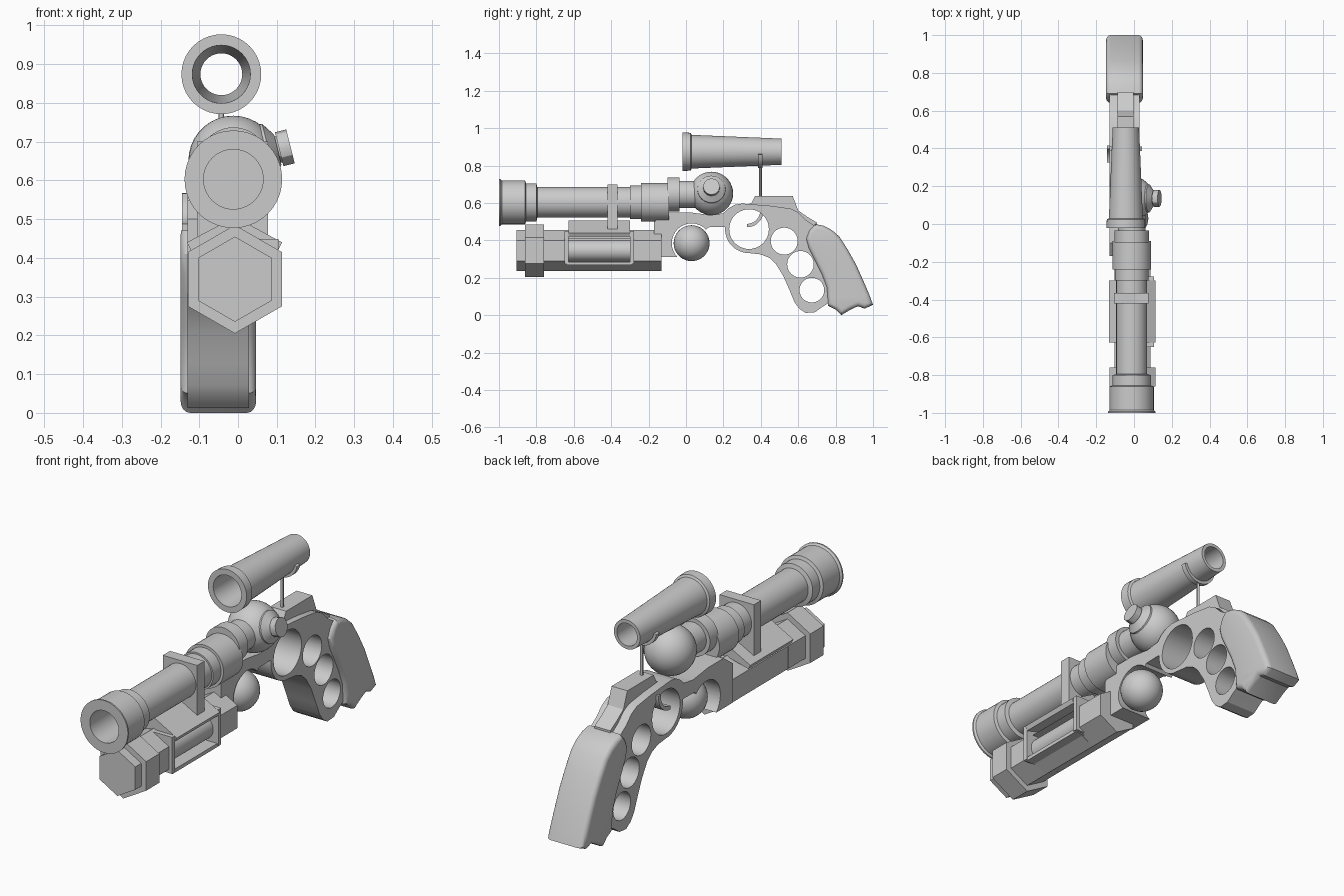
import bpy, bmesh
from math import sin, cos, pi, radians
from mathutils import Vector, Matrix

if "Cube" in bpy.data.objects:
    bpy.data.objects.remove(bpy.data.objects["Cube"])

BX = -0.012      # barrel axis x
HX, HZ = -0.008, 0.345   # hexagonal under-barrel axis
FX = -0.05       # frame centre x


def finish(name, me, angle=30):
    ob = bpy.data.objects.new(name, me)
    bpy.context.collection.objects.link(ob)
    bpy.ops.object.select_all(action='DESELECT')
    ob.select_set(True)
    bpy.context.view_layer.objects.active = ob
    bpy.ops.object.shade_smooth_by_angle(angle=radians(angle))
    return ob


def lathe(name, origin, rings, axis=(0, 1, 0), segs=40, tube=False):
    """Revolve (position along axis, radius) rings; tube closes the loop."""
    bm = bmesh.new()
    loops = [[bm.verts.new((r * cos(pi / 2 + 2 * pi * i / segs),
                            r * sin(pi / 2 + 2 * pi * i / segs), h))
              for i in range(segs)] for h, r in rings]
    pairs = list(zip(loops, loops[1:]))
    if tube:
        pairs.append((loops[-1], loops[0]))
    else:
        bm.faces.new(loops[0])
        bm.faces.new(loops[-1])
    for a, b in pairs:
        for i in range(segs):
            j = (i + 1) % segs
            bm.faces.new((a[i], a[j], b[j], b[i]))
    bmesh.ops.recalc_face_normals(bm, faces=bm.faces)
    rot = Vector((0, 0, 1)).rotation_difference(Vector(axis)).to_matrix().to_4x4()
    bm.transform(Matrix.Translation(origin) @ rot)
    me = bpy.data.meshes.new(name)
    bm.to_mesh(me)
    bm.free()
    return finish(name, me)


def ball(name, loc, r):
    bm = bmesh.new()
    bmesh.ops.create_uvsphere(bm, u_segments=32, v_segments=18, radius=r,
                              matrix=Matrix.Translation(loc))
    me = bpy.data.meshes.new(name)
    bm.to_mesh(me)
    bm.free()
    return finish(name, me)


def box(name, lo, hi):
    bm = bmesh.new()
    lo, hi = Vector(lo), Vector(hi)
    bmesh.ops.create_cube(bm, size=1, matrix=Matrix.Translation((lo + hi) / 2)
                          @ Matrix.Diagonal((*(hi - lo), 1)))
    me = bpy.data.meshes.new(name)
    bm.to_mesh(me)
    bm.free()
    return finish(name, me)


def prism(name, outlines, lo, hi, axis='x', bevel=0.0):
    """Extrude a flat outline (further outlines are holes) from lo to hi along axis."""
    cu = bpy.data.curves.new(name, 'CURVE')
    cu.dimensions, cu.fill_mode = '2D', 'BOTH'
    cu.extrude = (hi - lo) / 2 - bevel
    cu.bevel_depth, cu.offset, cu.bevel_resolution = bevel, -bevel, 3
    for pts in outlines:
        sp = cu.splines.new('POLY')
        sp.points.add(len(pts) - 1)
        for p, (u, v) in zip(sp.points, pts):
            p.co = (u, v, 0, 1)
        sp.use_cyclic_u = True
    tmp = bpy.data.objects.new(name + "_tmp", cu)
    bpy.context.collection.objects.link(tmp)
    dg = bpy.context.evaluated_depsgraph_get()
    me = bpy.data.meshes.new_from_object(tmp.evaluated_get(dg))
    bpy.data.objects.remove(tmp)
    me.name = name
    mid = (lo + hi) / 2
    if axis == 'x':
        m = Matrix(((0, 0, 1, mid), (1, 0, 0, 0), (0, 1, 0, 0), (0, 0, 0, 1)))
    else:
        m = Matrix(((1, 0, 0, 0), (0, 0, -1, mid), (0, 1, 0, 0), (0, 0, 0, 1)))
    bm = bmesh.new()
    bm.from_mesh(me)
    bm.transform(m)
    bmesh.ops.remove_doubles(bm, verts=bm.verts, dist=1e-5)
    bmesh.ops.recalc_face_normals(bm, faces=bm.faces)
    bm.to_mesh(me)
    bm.free()
    return finish(name, me)


def arc(u, v, r, a0, a1, n=16):
    return [(u + r * cos(radians(a0 + (a1 - a0) * i / n)),
             v + r * sin(radians(a0 + (a1 - a0) * i / n))) for i in range(n + 1)]


def circle(u, v, r):
    return arc(u, v, r, 0, 351, 39)


# Main barrel with hollow muzzle, and the rear coupling rings
lathe("main_barrel", (BX, 0, 0.603), [
    (-0.8, 0.077), (-1, 0.077), (-1, 0.126), (-0.993, 0.126), (-0.985, 0.117),
    (-0.86, 0.117), (-0.855, 0.102), (-0.80, 0.102), (-0.795, 0.082),
    (-0.30, 0.082), (-0.30, 0.09), (-0.24, 0.09), (-0.24, 0.103), (-0.09, 0.103)])
lathe("barrel_coupling", (BX, 0, 0.646), [
    (-0.1, 0.091), (-0.035, 0.091), (-0.035, 0.072), (0.08, 0.072)])
box("barrel_clamp", (-0.106, -0.42, 0.455), (0.077, -0.365, 0.70))

# Upper chamber ball with tilted side knob, lower ball
ball("chamber_ball", (BX, 0.136, 0.651), 0.116)
tilt = (cos(radians(14)), 0, sin(radians(14)))
lathe("knob_flange", (BX, 0.136, 0.651), [(0.07, 0.077), (0.095, 0.074), (0.118, 0.04)], tilt)
lathe("knob", (BX, 0.136, 0.651), [(0.10, 0.035), (0.122, 0.035), (0.122, 0.045),
                                   (0.152, 0.045)], tilt, 12)
ball("lower_ball", (-0.02, 0.03, 0.385), 0.096)

# Scope tube, support post and clip
lathe("scope", (-0.043, 0, 0.874), [
    (-0.02, 0.075), (-0.02, 0.103), (0.025, 0.101), (0.03, 0.09),
    (0.51, 0.07), (0.51, 0.054)], tube=True)
lathe("scope_post", (-0.043, 0.398, 0), [(0.60, 0.007), (0.80, 0.007)], (0, 0, 1), 12)
prism("scope_clip", [arc(-0.043, 0.874, 0.088, 190, 350) + arc(-0.043, 0.874, 0.071, 350, 190)],
      0.386, 0.41, 'y')

# Hexagonal under-barrel with collar and notched middle
for name, y0, y1, r in (("under_barrel_front", -0.906, -0.63, 0.11),
                        ("under_barrel_rear", -0.30, -0.13, 0.11),
                        ("under_barrel_collar", -0.86, -0.76, 0.14)):
    lathe(name, (HX, 0, HZ), [(y0, r), (y1, r)], segs=6)
prism("under_barrel_middle", [[
    (HX, 0.455), (0.07, 0.41), (0.0, 0.41), (0.0, 0.285), (0.087, 0.285),
    (HX, 0.235), (-0.103, 0.29), (-0.103, 0.40)]], -0.63, -0.30, 'y')
lathe("inner_tube", (0.02, 0, HZ), [(-0.64, 0.058), (-0.29, 0.058)], segs=32)
prism("roof_cover", [[
    (HX, 0.506), (0.114, 0.44), (0.104, 0.42), (HX, 0.45), (-0.122, 0.42), (-0.132, 0.44)]],
    -0.628, -0.30, 'y')
for i, y in enumerate((-0.65, -0.30)):
    box("slot_end_%d" % i, (0, y, 0.273), (0.105, y + 0.022, 0.449))
box("slot_lip", (0.03, -0.64, 0.268), (0.1, -0.29, 0.285))

# Frame plate with trigger hole and three finger holes
frame = [(-0.17, 0.31), (-0.17, 0.50), (-0.10, 0.55), (0.02, 0.55), (0.13, 0.535),
         (0.20, 0.545), (0.225, 0.57), (0.26, 0.59), (0.30, 0.597), (0.45, 0.585),
         (0.56, 0.57), (0.60, 0.55), (0.64, 0.51), (0.70, 0.47), (0.76, 0.38),
         (0.80, 0.25), (0.80, 0.10), (0.755, 0.06), (0.73, 0.045), (0.69, 0.016),
         (0.64, 0.012), (0.605, 0.035), (0.58, 0.07), (0.555, 0.13), (0.52, 0.21),
         (0.48, 0.275), (0.445, 0.307), (0.40, 0.325)]
frame += arc(0.337, 0.46, 0.128, 270, 175, 12)
frame += [(0.195, 0.472), (0.12, 0.47)] + arc(0.03, 0.385, 0.106, 43, 225)
prism("frame", [frame, circle(0.337, 0.46, 0.106), circle(0.525, 0.396, 0.072),
                circle(0.612, 0.272, 0.071), circle(0.673, 0.134, 0.066)], -0.13, 0.028)
prism("top_strap", [[
    (0.30, 0.577), (0.35, 0.60), (0.37, 0.638), (0.57, 0.638), (0.60, 0.56), (0.65, 0.525),
    (0.70, 0.495), (0.70, 0.43), (0.50, 0.55)]], -0.087, -0.003)

# Trigger hook, set on the left side
prism("trigger", [arc(0.325, 0.56, 0.09, 270, 365, 10) + arc(0.325, 0.56, 0.072, 365, 270, 10)],
      -0.144, -0.09)

# Rounded grip
prism("grip", [[
    (0.69, 0.487), (0.735, 0.478), (0.78, 0.455), (0.82, 0.42), (0.865, 0.35), (0.91, 0.27),
    (0.95, 0.18), (0.98, 0.11), (1.0, 0.055), (0.955, 0.035), (0.92, 0.048), (0.88, 0.03),
    (0.83, 0.0), (0.80, 0.03), (0.76, 0.05), (0.757, 0.09), (0.752, 0.15), (0.725, 0.22),
    (0.69, 0.29), (0.655, 0.36), (0.642, 0.41), (0.66, 0.455)]], -0.148, 0.047, bevel=0.024)
